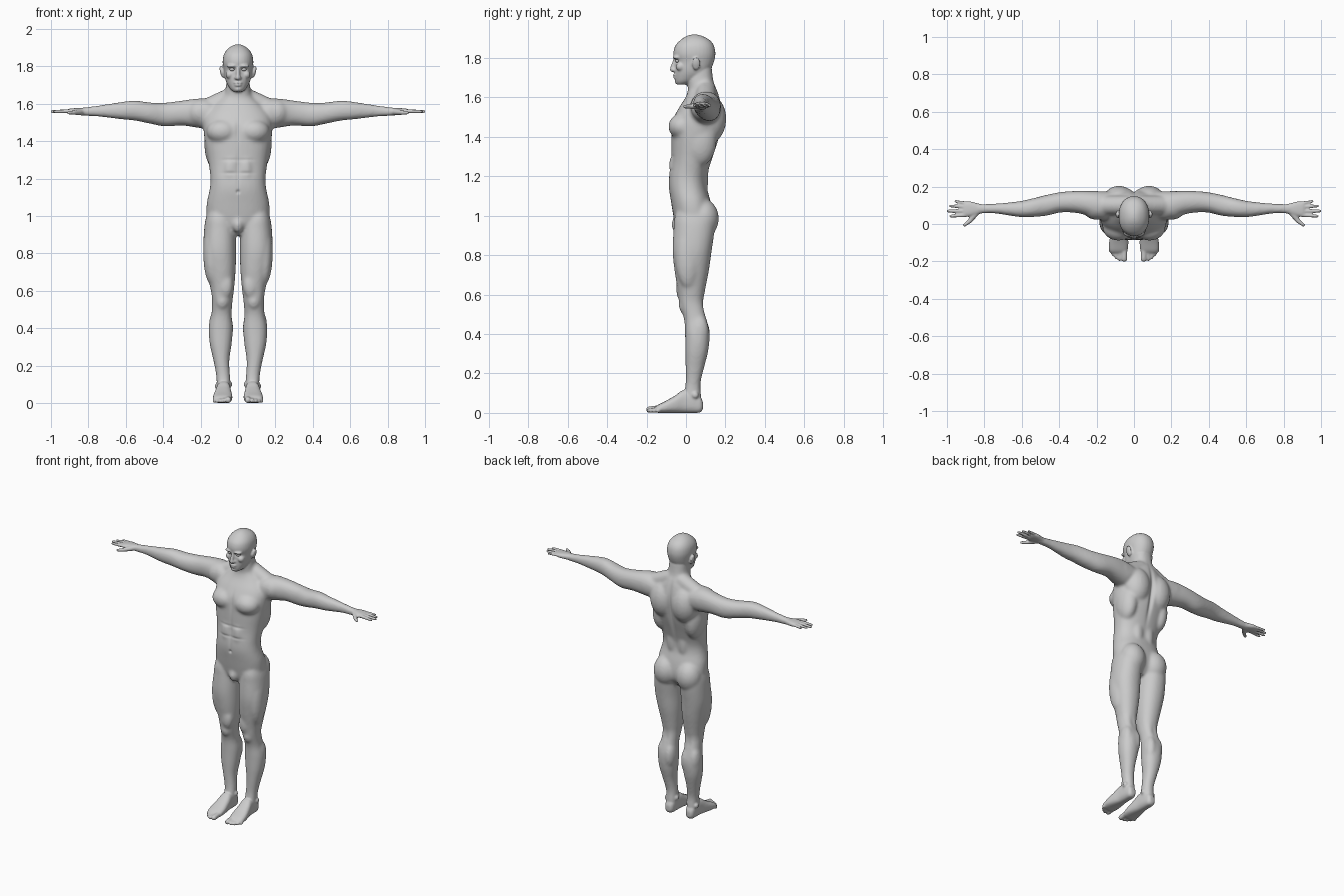
import bpy, bmesh, math
from mathutils import Vector, Matrix

# one template sphere, reused for every ball and rod
tmp = bmesh.new()
bmesh.ops.create_uvsphere(tmp, u_segments=20, v_segments=13, radius=1)
tmp.verts.index_update()
BALL_V = [v.co.copy() for v in tmp.verts]
BALL_F = [[v.index for v in f.verts] for f in tmp.faces]
tmp.free()


def stamp(bm, points):
    vs = [bm.verts.new(p) for p in points]
    for f in BALL_F:
        bm.faces.new([vs[i] for i in f])


def ball(bm, c, r, tilt=0.0):
    m = Matrix.Translation(c) @ Matrix.Rotation(tilt, 4, 'Y') @ Matrix.Diagonal((*r, 1))
    stamp(bm, [m @ v for v in BALL_V])


def rod(bm, p, q, r0, r1):
    """Tapered rod with round ends: a sphere pulled apart at its equator."""
    p, q = Vector(p), Vector(q)
    turn = (q - p).to_track_quat('Z', 'Y')
    stamp(bm, [q + turn @ v * r1 if v.z > 0 else p + turn @ v * r0 for v in BALL_V])


def loft(bm, axis, stations, n=2.2, sides=32, steps=4):
    """Skin superellipse rings; a station is (t, a0, a1, b0, b1) along one axis."""
    s = [stations[0]] + list(stations) + [stations[-1]]
    rows = []
    for i in range(1, len(s) - 2):
        for k in range(steps):
            u = k / steps
            rows.append([0.5 * (2 * q + (r - p) * u + (2 * p - 5 * q + 4 * r - w) * u * u
                                + (3 * q - p - 3 * r + w) * u ** 3)
                         for p, q, r, w in zip(s[i - 1], s[i], s[i + 1], s[i + 2])])
    rows.append(list(stations[-1]))
    rings = []
    for t, a0, a1, b0, b1 in rows:
        ring = []
        for j in range(sides):
            c, d = math.cos(2 * math.pi * j / sides), math.sin(2 * math.pi * j / sides)
            a = (a0 + a1) / 2 + (a1 - a0) / 2 * math.copysign(abs(c) ** (2 / n), c)
            b = (b0 + b1) / 2 + (b1 - b0) / 2 * math.copysign(abs(d) ** (2 / n), d)
            ring.append(bm.verts.new({'x': (t, a, b), 'y': (a, t, b), 'z': (a, b, t)}[axis]))
        rings.append(ring)
    for r0, r1 in zip(rings, rings[1:]):
        for j in range(sides):
            k = (j + 1) % sides
            bm.faces.new((r0[j], r0[k], r1[k], r1[j]))
    bm.faces.new(rings[0][::-1])
    bm.faces.new(rings[-1])


def mirror(bm):
    bm.verts.index_update()
    faces = [[v.index for v in f.verts] for f in bm.faces]
    twins = [bm.verts.new((-co.x, co.y, co.z)) for co in [v.co.copy() for v in bm.verts]]
    for f in faces:
        bm.faces.new([twins[i] for i in reversed(f)])


def fuse(bm, name, voxel, rounds):
    """Merge all overlapping pieces into one smooth skin."""
    me = bpy.data.meshes.new(name)
    bm.to_mesh(me)
    bm.free()
    ob = bpy.data.objects.new(name, me)
    bpy.context.collection.objects.link(ob)
    mod = ob.modifiers.new("fuse", 'REMESH')
    mod.mode, mod.voxel_size, mod.use_smooth_shade = 'VOXEL', voxel, True
    mod = ob.modifiers.new("soften", 'SMOOTH')
    mod.factor, mod.iterations = 0.5, rounds
    dg = bpy.context.evaluated_depsgraph_get()
    done = bpy.data.meshes.new_from_object(ob.evaluated_get(dg))
    ob.modifiers.clear()
    ob.data = done
    return ob


bm = bmesh.new()
# legs
loft(bm, 'z', [(1.06, .06, .15, -.03, .10), (.99, .03, .172, -.058, .14), (.93, .013, .181, -.063, .145),
               (.82, .011, .185, -.068, .130), (.72, .012, .169, -.058, .116), (.61, .021, .147, -.04, .095),
               (.555, .028, .139, -.033, .090), (.475, .034, .142, -.010, .106), (.40, .027, .156, -.005, .120),
               (.315, .034, .151, -.004, .113), (.23, .046, .132, -.002, .092), (.15, .043, .117, -.002, .074),
               (.09, .040, .114, -.012, .077), (.03, .045, .112, -.01, .08)])
ball(bm, (.084, -.010, .545), (.034, .027, .042))        # kneecap
ball(bm, (.064, .072, .40), (.038, .050, .09))           # inner calf
ball(bm, (.118, .066, .41), (.038, .050, .09))           # outer calf
ball(bm, (.066, -.020, .63), (.040, .030, .07))          # inner thigh above the knee
ball(bm, (.140, .010, .80), (.046, .065, .17))           # outer thigh
ball(bm, (.085, .085, .985), (.084, .082, .10))          # buttock
# arms
loft(bm, 'x', [(.10, .03, .17, 1.49, 1.60), (.17, .02, .175, 1.468, 1.625), (.22, .035, .176, 1.473, 1.628),
               (.30, .058, .177, 1.484, 1.617), (.39, .062, .171, 1.479, 1.606), (.47, .044, .155, 1.494, 1.607),
               (.55, .037, .135, 1.510, 1.617), (.62, .038, .121, 1.517, 1.610), (.74, .056, .109, 1.531, 1.592),
               (.81, .055, .108, 1.535, 1.582), (.85, .055, .108, 1.538, 1.580)])
ball(bm, (.205, .100, 1.552), (.075, .078, .076))        # shoulder cap
rod(bm, (.04, .10, 1.635), (.17, .10, 1.575), .052, .052)   # neck to shoulder slope
# chest and back muscles
ball(bm, (.083, -.018, 1.452), (.086, .072, .066))
ball(bm, (.080, .115, 1.49), (.092, .090, .125))
ball(bm, (.120, .070, 1.38), (.060, .085, .13))
ball(bm, (.040, .070, 1.20), (.045, .045, .13))          # lower back columns
ball(bm, (.040, -.045, 1.24), (.045, .042, .10))         # abdominal columns
mirror(bm)
# torso and neck
loft(bm, 'z', [(.90, -.08, .08, -.02, .09), (.95, -.15, .15, -.052, .125), (1.0, -.168, .168, -.064, .135),
               (1.07, -.167, .167, -.076, .125), (1.14, -.152, .152, -.087, .107), (1.20, -.147, .147, -.086, .107),
               (1.28, -.157, .157, -.076, .130), (1.385, -.176, .176, -.074, .165), (1.475, -.184, .184, -.07, .182),
               (1.54, -.175, .175, -.04, .182), (1.60, -.125, .125, -.002, .170), (1.64, -.08, .08, .010, .157),
               (1.68, -.066, .066, .005, .140), (1.76, -.06, .06, .01, .13)], n=2.3)
ball(bm, (0, -.042, .955), (.030, .032, .045))           # groin
body = fuse(bm, "body", .009, 7)

# hands and feet
bm = bmesh.new()
loft(bm, 'x', [(.80, .060, .103, 1.540, 1.577), (.835, .052, .110, 1.540, 1.578), (.87, .042, .120, 1.543, 1.577),
               (.90, .038, .120, 1.546, 1.574), (.913, .044, .112, 1.550, 1.570)], n=2.5)
for y0, x1, y1, r in ((.048, .979, .042, .0095), (.070, .994, .069, .0095),
                      (.092, .981, .096, .0093), (.111, .954, .121, .0085)):
    rod(bm, (.895, y0, 1.561), (x1, y1, 1.559), r + .001, r - .001)
rod(bm, (.845, .058, 1.556), (.880, .014, 1.553), .017, .012)     # thumb
rod(bm, (.880, .014, 1.553), (.906, -.006, 1.552), .0115, .009)
loft(bm, 'y', [(.086, .062, .094, .018, .055), (.07, .048, .107, .002, .085), (.03, .042, .112, .0, .11),
               (-.015, .039, .116, .0, .115), (-.055, .034, .125, .0, .088), (-.10, .030, .133, .0, .062),
               (-.14, .034, .132, .0, .042), (-.155, .040, .122, .004, .030)], n=2.6)
for x, y, r in ((.052, -.186, .0165), (.077, -.187, .0115), (.095, -.177, .0110),
                (.111, -.162, .0105), (.125, -.144, .0100)):
    rod(bm, (x, -.125, .024), (x, y, r), r, r)
ball(bm, (.045, .038, .10), (.014, .018, .018))          # ankle bones
ball(bm, (.110, .046, .09), (.014, .018, .018))
# ears, brow, cheeks, nostrils
ball(bm, (.086, .052, 1.770), (.010, .021, .034), .25)
ball(bm, (.030, -.046, 1.802), (.030, .022, .010))
ball(bm, (.044, -.028, 1.755), (.022, .024, .022))
ball(bm, (.010, -.062, 1.738), (.009, .012, .008))
mirror(bm)

# head with nose, lips and chin
loft(bm, 'z', [(1.664, -.022, .022, -.045, .0), (1.68, -.042, .042, -.053, .05), (1.71, -.060, .060, -.056, .10),
               (1.74, -.070, .070, -.056, .125), (1.78, -.076, .076, -.055, .142), (1.82, -.082, .082, -.064, .149),
               (1.86, -.077, .077, -.055, .142), (1.89, -.059, .059, -.028, .120), (1.91, -.032, .032, .003, .083),
               (1.918, -.010, .010, .030, .055)])
rod(bm, (0, -.056, 1.795), (0, -.070, 1.740), .008, .0125)
ball(bm, (0, -.054, 1.712), (.024, .013, .007))
ball(bm, (0, -.053, 1.700), (.021, .013, .007))
ball(bm, (0, -.042, 1.680), (.020, .015, .015))
bm.from_mesh(body.data)
bpy.data.objects.remove(body)
figure = fuse(bm, "human_figure", .0055, 3)

# sculpted hollows: centre, radii, push along y (mirrored in x)
hollows = [((.031, -.062, 1.784), (.016, .03, .009), .011),     # eye sockets
           ((0, -.066, 1.706), (.020, .02, .003), .004),        # mouth line
           ((0, .185, 1.42), (.014, .06, .17), -.016),          # spine
           ((0, -.080, 1.46), (.012, .05, .06), .006),          # breastbone
           ((0, -.085, 1.25), (.010, .05, .10), .005),          # belly line
           ((.04, -.085, 1.30), (.04, .05, .008), .004),        # belly creases
           ((.04, -.085, 1.23), (.04, .05, .008), .004),
           ((0, -.087, 1.13), (.008, .03, .009), .010),         # navel
           ((.085, .09, .52), (.022, .04, .05), -.006)]         # back of the knee
for v in figure.data.vertices:
    x, y, z = v.co
    x = abs(x)
    if x > .15:
        continue
    for c, r, push in hollows:
        if abs(z - c[2]) < 2.5 * r[2]:
            d = ((x - c[0]) / r[0]) ** 2 + ((y - c[1]) / r[1]) ** 2 + ((z - c[2]) / r[2]) ** 2
            v.co.y += push * math.exp(-d)
figure.data.shade_smooth()

# eyeballs
bm = bmesh.new()
ball(bm, (.031, -.041, 1.784), (.014, .013, .009))
mirror(bm)
me = bpy.data.meshes.new("eyes")
bm.to_mesh(me)
bm.free()
me.shade_smooth()
bpy.context.collection.objects.link(bpy.data.objects.new("eyes", me))
